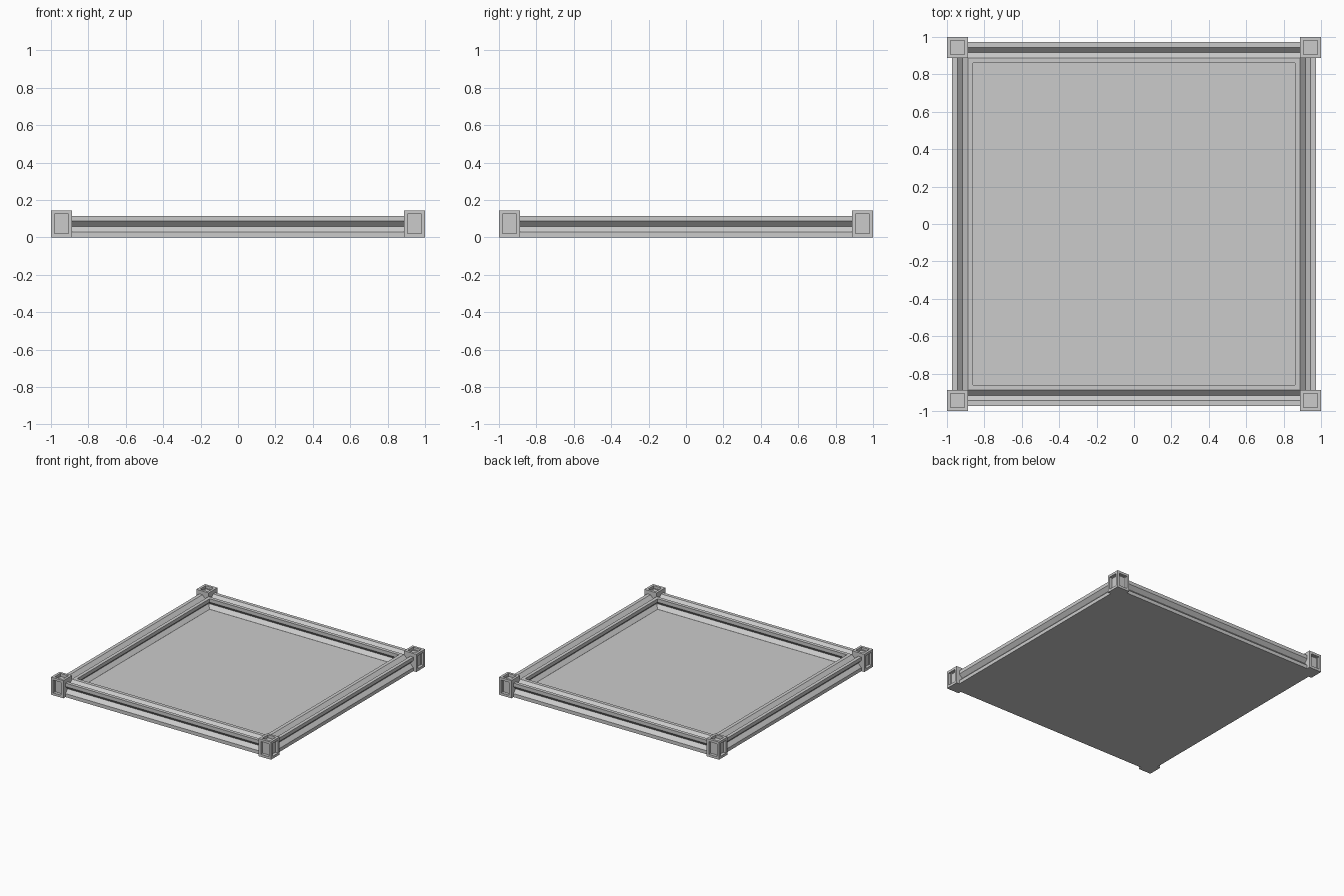
import bpy
import bmesh
from mathutils import Matrix, Vector

if "Cube" in bpy.data.objects:
    bpy.data.objects.remove(bpy.data.objects["Cube"], do_unlink=True)

STRIP = 0.0283            # width of one strip of the rail profile
INNER, OUTER = 0.86, 0.973
RAIL_TOP = 0.115
POST, POST_TOP = 0.113, 0.145

grey = bpy.data.materials.new("plain_grey")
grey.use_nodes = True
colour = (0.6, 0.6, 0.6, 1)
grey.diffuse_color = colour
grey.node_tree.nodes["Principled BSDF"].inputs["Base Color"].default_value = colour


def finish(bm, name):
    bmesh.ops.recalc_face_normals(bm, faces=bm.faces)
    mesh = bpy.data.meshes.new(name)
    bm.to_mesh(mesh)
    bm.free()
    mesh.materials.append(grey)
    obj = bpy.data.objects.new(name, mesh)
    bpy.context.collection.objects.link(obj)
    return obj


def box(size, centre):
    bm = bmesh.new()
    bmesh.ops.create_cube(bm, size=1)
    bmesh.ops.transform(bm, verts=bm.verts,
                        matrix=Matrix.Translation(centre) @ Matrix.Diagonal((*size, 1)))
    return bm


# Four mitred rails: square profile with a V groove outside, on top and inside
def v_groove(start, end, inward):
    """Points of a V groove along the straight edge from start to end."""
    a, b, n = Vector(start), Vector(end), Vector(inward)
    return [a, a.lerp(b, 0.25), a.lerp(b, 0.5) + n * STRIP, a.lerp(b, 0.75)]


profile = (v_groove((OUTER, 0), (OUTER, RAIL_TOP), (-1, 0))
           + v_groove((OUTER, RAIL_TOP), (INNER, RAIL_TOP), (0, -1))
           + v_groove((INNER, RAIL_TOP), (INNER, 0), (1, 0))
           + [Vector((INNER, 0))])
bm = bmesh.new()
corners = [(1, 1), (-1, 1), (-1, -1), (1, -1)]
rings = [[bm.verts.new((p.x * sx, p.x * sy, p.y)) for p in profile] for sx, sy in corners]
count = len(profile)
for k in range(4):
    a, b = rings[k], rings[(k + 1) % 4]
    for i in range(count):
        j = (i + 1) % count
        bm.faces.new((a[i], a[j], b[j], b[i]))
finish(bm, "grooved_rails")

# Floor panel
finish(box((2 * INNER, 2 * INNER, STRIP), (0, 0, STRIP / 2)), "floor_panel")

# Corner posts with recessed windows on the outer sides and top
for sx, sy in corners:
    centre = Vector((sx * (1 - POST / 2), sy * (1 - POST / 2), POST_TOP / 2))
    bm = box((POST, POST, POST_TOP), centre)
    bm.normal_update()
    shown = [f for f in bm.faces if f.normal.x * sx > 0.5
             or f.normal.y * sy > 0.5 or f.normal.z > 0.5]
    bmesh.ops.inset_individual(bm, faces=shown, thickness=STRIP, depth=0)
    for face in shown:
        push = face.normal * -0.0245
        new = bmesh.ops.extrude_discrete_faces(bm, faces=[face])["faces"][0]
        bmesh.ops.translate(bm, verts=new.verts, vec=push)
    name = ("back" if sy > 0 else "front") + ("_left" if sx > 0 else "_right") + "_post"
    finish(bm, name)
